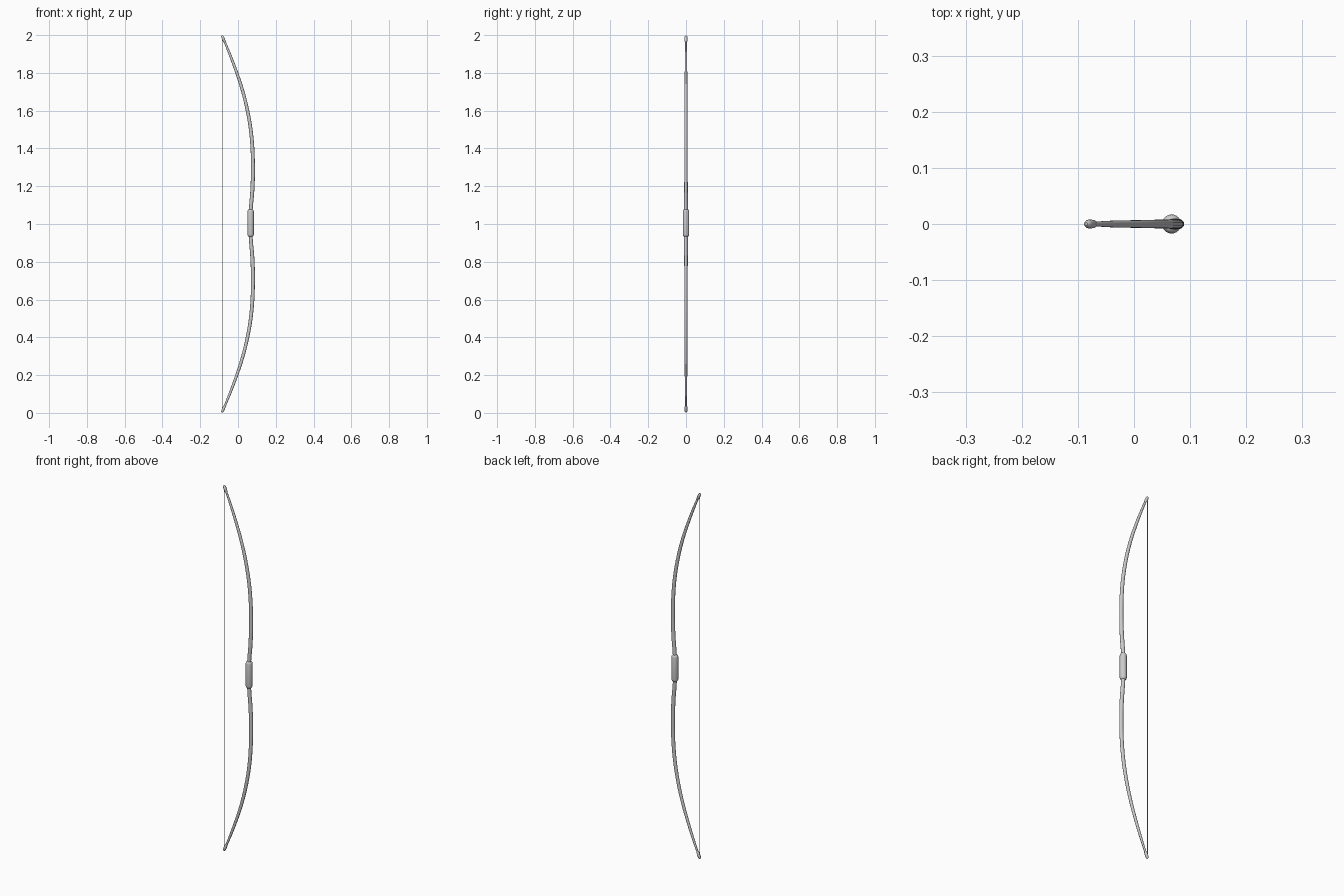
import bpy, bmesh, math
from mathutils import Vector

if "Cube" in bpy.data.objects:
    bpy.data.objects.remove(bpy.data.objects["Cube"])


def spline(keys, steps):
    """Catmull-Rom interpolation of (x, z, thickness radius, width radius) keys."""
    out = []
    n = len(keys)
    for i in range(n - 1):
        p = [Vector(keys[min(max(i + k, 0), n - 1)]) for k in (-1, 0, 1, 2)]
        for s in range(steps):
            t = s / steps
            out.append(0.5 * (2 * p[1] + (p[2] - p[0]) * t
                              + (2 * p[0] - 5 * p[1] + 4 * p[2] - p[3]) * t ** 2
                              + (3 * p[1] - p[0] - 3 * p[2] + p[3]) * t ** 3))
    out.append(Vector(keys[-1]))
    return out


def sweep(name, pts, sides=16):
    """Loft elliptical rings along a path in the xz plane, capped at both ends."""
    bm = bmesh.new()
    rings = []
    for i, (x, z, rx, ry) in enumerate(pts):
        a, b = pts[max(i - 1, 0)], pts[min(i + 1, len(pts) - 1)]
        t = Vector((b[0] - a[0], 0, b[1] - a[1])).normalized()
        nrm = Vector((t.z, 0, -t.x))
        ring = []
        for k in range(sides):
            ang = 2 * math.pi * k / sides
            ring.append(bm.verts.new(Vector((x, 0, z)) + nrm * (rx * math.cos(ang))
                                     + Vector((0, ry * math.sin(ang), 0))))
        rings.append(ring)
    for r0, r1 in zip(rings, rings[1:]):
        for k in range(sides):
            j = (k + 1) % sides
            bm.faces.new((r0[k], r0[j], r1[j], r1[k]))
    bm.faces.new(rings[0])
    bm.faces.new(rings[-1])
    bmesh.ops.recalc_face_normals(bm, faces=bm.faces)
    me = bpy.data.meshes.new(name)
    bm.to_mesh(me)
    bm.free()
    ob = bpy.data.objects.new(name, me)
    bpy.context.collection.objects.link(ob)
    bpy.ops.object.select_all(action='DESELECT')
    ob.select_set(True)
    bpy.context.view_layer.objects.active = ob
    bpy.ops.object.shade_smooth_by_angle(angle=math.radians(40))
    return ob


def flip(pts):
    return [(x, 2 - z, rx, ry) for x, z, rx, ry in pts]


# Limbs: one recurving stave, thinning towards the tips
upper = [(0.066, 1.0, 0.010, 0.010), (0.068, 1.08, 0.010, 0.010),
         (0.076, 1.18, 0.0105, 0.0095), (0.079, 1.28, 0.0105, 0.009),
         (0.0765, 1.40, 0.010, 0.0088), (0.066, 1.51, 0.0095, 0.0083),
         (0.046, 1.62, 0.009, 0.0078), (0.020, 1.72, 0.0085, 0.0072),
         (-0.010, 1.81, 0.0078, 0.0066), (-0.038, 1.885, 0.007, 0.006),
         (-0.060, 1.94, 0.006, 0.0048), (-0.074, 1.972, 0.0055, 0.0045)]
keys = flip(upper)[:0:-1] + upper
sweep("bow_stave", spline(keys, 4))

# Nocks: small rounded caps on both tips
nock = [(-0.0695, 1.962, 0.005, 0.0045), (-0.072, 1.967, 0.0068, 0.007),
        (-0.0765, 1.977, 0.0075, 0.008), (-0.081, 1.988, 0.0072, 0.0078),
        (-0.0835, 1.994, 0.0058, 0.006), (-0.085, 1.9975, 0.0025, 0.0025)]
sweep("upper_nock", nock)
sweep("lower_nock", flip(nock))

# Grip: thick wrapped handle with rounded ends
g = 0.017
half_grip = [(0.060, g), (0.066, 0.0158), (0.071, 0.0125), (0.073, 0.009)]
profile = [(-h, r) for h, r in reversed(half_grip)] + half_grip
sweep("grip", [(0.067, 1.005 + h, r, r) for h, r in profile], 24)

# String: straight between the nocks
sweep("bow_string", [(-0.084, 0.012, 0.0014, 0.0014), (-0.084, 1.988, 0.0014, 0.0014)], 8)
